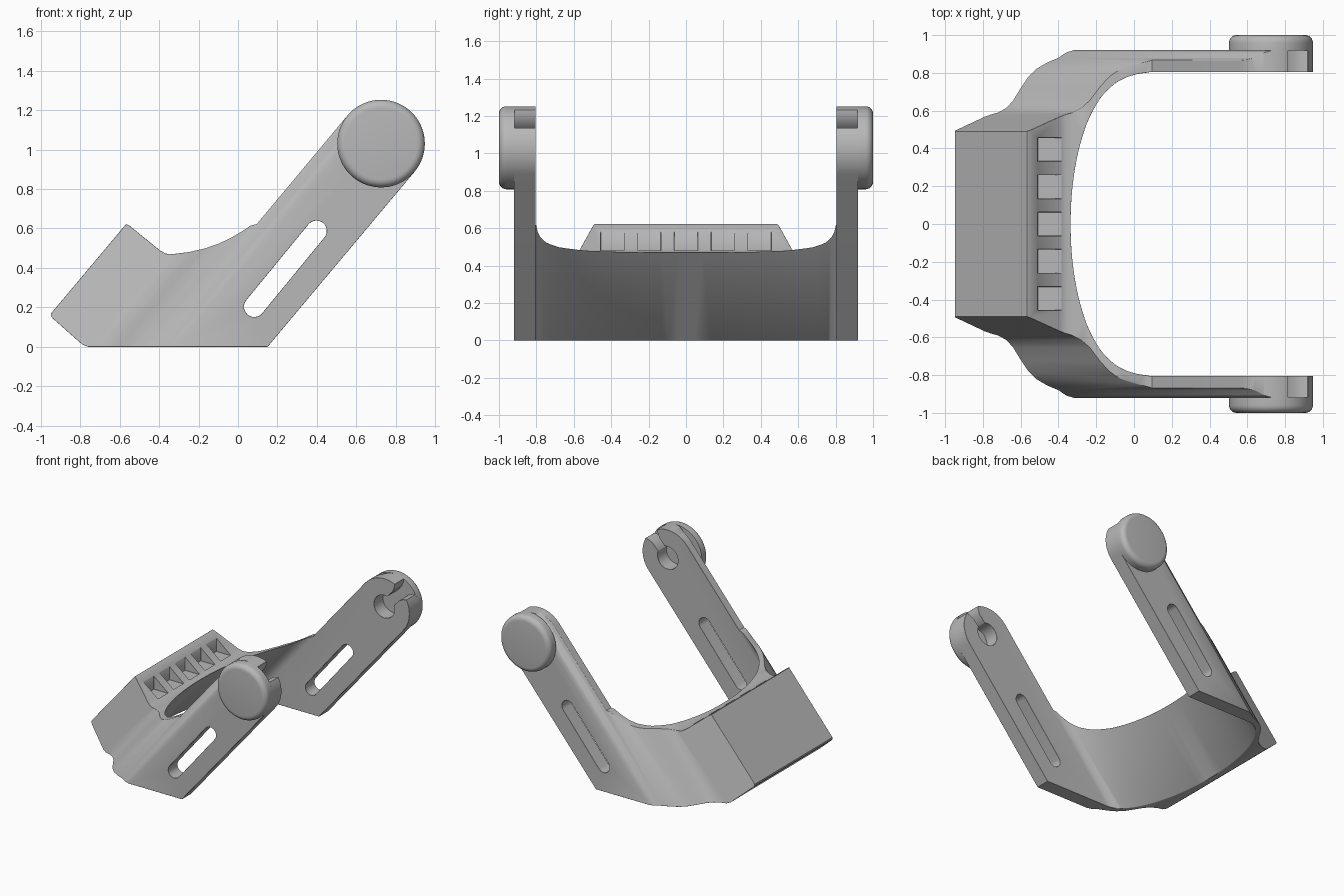
import bpy, bmesh, math
from mathutils import Vector

if "Cube" in bpy.data.objects:
    bpy.data.objects.remove(bpy.data.objects["Cube"])

SLOPE = 1.19                       # rise of the leaning sweep per unit x
ANG = math.atan(SLOPE)
HUB = Vector((0.725, 1.03))        # arm tip centre in x, z
R = 0.222

grey = bpy.data.materials.new("plain_grey")
grey.use_nodes = True
grey.diffuse_color = (0.48, 0.48, 0.48, 1)
grey.node_tree.nodes["Principled BSDF"].inputs["Base Color"].default_value = (0.48, 0.48, 0.48, 1)


def add_object(name, bm):
    bmesh.ops.recalc_face_normals(bm, faces=bm.faces)
    mesh = bpy.data.meshes.new(name)
    bm.to_mesh(mesh)
    bm.free()
    mesh.materials.append(grey)
    obj = bpy.data.objects.new(name, mesh)
    bpy.context.collection.objects.link(obj)
    return obj


def prism(name, points, low, high):
    """Solid between two copies of an outline placed by the functions low and high."""
    bm = bmesh.new()
    a = [bm.verts.new(low(*p)) for p in points]
    b = [bm.verts.new(high(*p)) for p in points]
    bm.faces.new(a)
    bm.faces.new(b[::-1])
    for i in range(len(a)):
        j = (i + 1) % len(a)
        bm.faces.new((a[j], a[i], b[i], b[j]))
    return add_object(name, bm)


def side_prism(name, points, y0, y1):
    return prism(name, points, lambda x, z: (x, y0, z), lambda x, z: (x, y1, z))


def arc(c, r, start, end, n):
    return [(c[0] + r * math.cos(start + (end - start) * i / n),
             c[1] + r * math.sin(start + (end - start) * i / n)) for i in range(n + 1)]


def activate(obj):
    bpy.ops.object.select_all(action='DESELECT')
    obj.select_set(True)
    bpy.context.view_layer.objects.active = obj


def boolean(obj, cutter, operation):
    activate(obj)
    mod = obj.modifiers.new("cut", 'BOOLEAN')
    mod.operation, mod.solver, mod.object = operation, 'EXACT', cutter
    bpy.ops.object.modifier_apply(modifier=mod.name)
    bpy.data.objects.remove(cutter)


# Leaning U-shaped bracket: plan outline swept along the slope
outer = [(-1.09, 0.49), (-0.72, 0.59), (-0.675, 0.615), (-0.64, 0.655), (-0.6, 0.72),
         (-0.56, 0.78), (-0.52, 0.82), (-0.46, 0.855), (-0.4, 0.88), (-0.36, 0.908),
         (-0.32, 0.92), (0.5, 0.92)]
inner = [(-0.42 - 0.31 * math.cos(t), 0.805 * math.sin(t))
         for t in (math.pi / 2 - math.pi * i / 56 for i in range(57))]
plan = outer + [(0.5, 0.805)] + inner + [(0.5, -0.805)] + [(u, -y) for u, y in outer[::-1]]


def lean(z):
    return lambda u, y: (u + z / SLOPE, y, z)


bracket = prism("bracket", plan, lean(-0.2), lean(1.5))

# Side profile trims the base, the dipped rim and the rounded arm tips
profile = [(-0.948, 0.155), (-0.935, 0.14), (-0.79, 0.012), (-0.76, 0), (0.15, 0)]
profile += arc(HUB, R, ANG - math.pi / 2, ANG + math.pi / 2, 32)
profile += [(0.095, 0.622), (0.065, 0.615), (0.02, 0.585), (-0.04, 0.55), (-0.1, 0.522),
            (-0.17, 0.498), (-0.25, 0.48), (-0.33, 0.47), (-0.365, 0.472), (-0.395, 0.488),
            (-0.548, 0.613), (-0.567, 0.622), (-0.586, 0.612), (-0.948, 0.181)]
boolean(bracket, side_prism("profile_cutter", profile, -1.2, 1.2), 'INTERSECT')

# Long slot through both arms
slot = arc((0.082, 0.203), 0.052, ANG + math.pi / 2, ANG + math.pi * 1.5, 12)
slot += arc((0.398, 0.588), 0.052, ANG - math.pi / 2, ANG + math.pi / 2, 12)
boolean(bracket, side_prism("slot_cutter", slot, -1.3, 1.3), 'DIFFERENCE')

# Snap-in pivot socket with a flared mouth at each arm tip
open_dir = math.radians(47)
along = Vector((math.cos(open_dir), math.sin(open_dir)))
across = Vector((-along.y, along.x))
half = math.asin(0.04 / 0.09)
socket = arc(HUB, 0.09, open_dir + half, open_dir + 2 * math.pi - half, 28)
socket += [tuple(HUB + along * d + across * w) for d, w in
           ((0.15, -0.04), (0.19, -0.055), (0.26, -0.11), (0.26, 0.11), (0.19, 0.055), (0.15, 0.04))]
boolean(bracket, side_prism("socket_cutter", socket, -1.3, 1.3), 'DIFFERENCE')

# Row of five step-shaped notches along the block
for i in range(-2, 3):
    y = i * 0.197
    notch = [(-0.51, 0.476), (-0.384, 0.476), (-0.384, 0.75), (-0.51, 0.75)]
    boolean(bracket, side_prism("notch_cutter", notch, y - 0.0625, y + 0.0625), 'DIFFERENCE')

# Tidy seams and ease the sharp edges
bm = bmesh.new()
bm.from_mesh(bracket.data)
bmesh.ops.remove_doubles(bm, verts=bm.verts, dist=0.002)
bm.to_mesh(bracket.data)
bm.free()
activate(bracket)
bevel = bracket.modifiers.new("eased_edges", 'BEVEL')
bevel.width, bevel.segments = 0.012, 1
bevel.limit_method, bevel.angle_limit = 'ANGLE', math.radians(50)
bevel.use_clamp_overlap = True
bpy.ops.object.modifier_apply(modifier=bevel.name)
bpy.ops.object.shade_smooth_by_angle(angle=math.radians(30))

# Round caps closing the outside of the arm tips
for side, name in ((1, "back_cap"), (-1, "front_cap")):
    bm = bmesh.new()
    rings = [(0.918, R), (0.96, R)]
    rings += [(0.96 + 0.04 * math.sin(a), R - 0.04 + 0.04 * math.cos(a))
              for a in (math.pi / 2 * k / 6 for k in range(1, 7))]
    loops = []
    for y, r in rings:
        circle = arc(HUB, r, 0, 2 * math.pi, 64)[:-1]
        loops.append([bm.verts.new((x, side * y, z)) for x, z in circle])
    for a, b in zip(loops, loops[1:]):
        for i in range(64):
            j = (i + 1) % 64
            bm.faces.new((a[i], a[j], b[j], b[i]))
    bm.faces.new(loops[0])
    bm.faces.new(loops[-1])
    cap = add_object(name, bm)
    activate(cap)
    bpy.ops.object.shade_smooth_by_angle(angle=math.radians(30))
